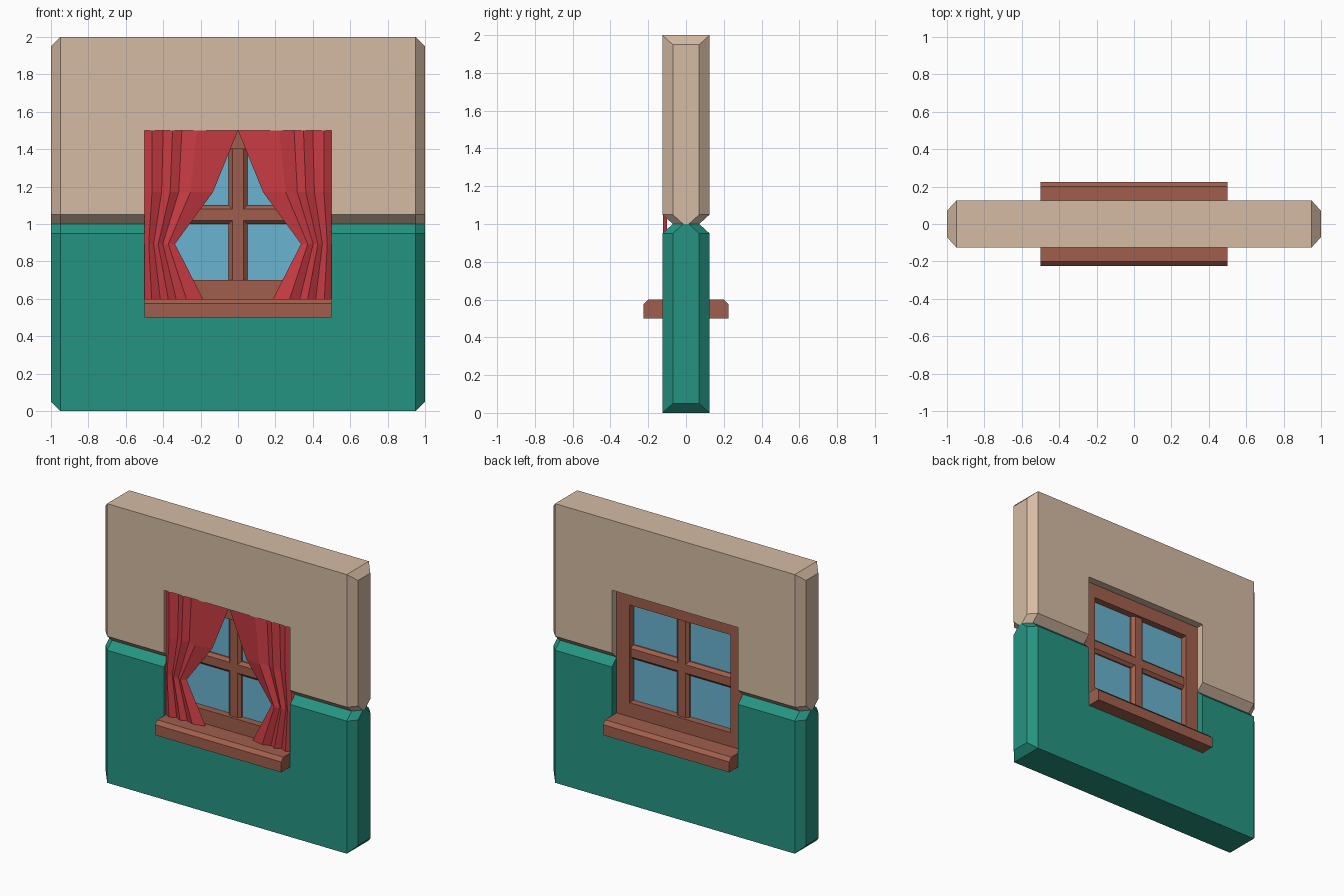
import bpy, bmesh

if "Cube" in bpy.data.objects:
    bpy.data.objects.remove(bpy.data.objects["Cube"])


def material(name, r, g, b):
    lin = [((c / 255 + 0.055) / 1.055) ** 2.4 for c in (r, g, b)]
    m = bpy.data.materials.new(name)
    m.diffuse_color = (*lin, 1)
    m.use_nodes = True
    m.node_tree.nodes["Principled BSDF"].inputs["Base Color"].default_value = m.diffuse_color
    return m


PLASTER = material("beige_plaster", 213, 187, 163)
PAINT = material("green_paint", 37, 148, 129)
WOOD = material("brown_wood", 160, 95, 77)
GLASS = material("blue_glass", 106, 179, 208)
CLOTH = material("red_cloth", 202, 60, 68)


def finish(bm, name, mat, recalc=True):
    if recalc:
        bmesh.ops.recalc_face_normals(bm, faces=bm.faces[:])
    me = bpy.data.meshes.new(name)
    bm.to_mesh(me)
    bm.free()
    if mat:
        me.materials.append(mat)
    ob = bpy.data.objects.new(name, me)
    bpy.context.collection.objects.link(ob)
    return ob


def loft(name, sections, mat):
    """Closed solid through matching rings of points."""
    bm = bmesh.new()
    rings = [[bm.verts.new(p) for p in s] for s in sections]
    n = len(rings[0])
    for a, b in zip(rings, rings[1:]):
        for i in range(n):
            j = (i + 1) % n
            bm.faces.new((a[i], a[j], b[j], b[i]))
    bm.faces.new(rings[0])
    bm.faces.new(rings[-1])
    return finish(bm, name, mat)


def box(name, x, y, z, mat):
    return loft(name, [[(sx * x, -y, z[0]), (sx * x, y, z[0]),
                        (sx * x, y, z[1]), (sx * x, -y, z[1])] for sx in (-1, 1)], mat)


# Wall halves: chamfered seam in the middle, chamfered ends, mirrored about z = 1
def wall(name, mat, upper):
    full = [(-.125, 0), (.125, 0), (.125, .95), (.07, 1), (-.07, 1), (-.125, .95)]
    end = [(-.07, .05), (.07, .05), (.07, .95), (.015, 1), (-.015, 1), (-.07, .95)]
    rings = []
    for x, prof in ((-1, end), (-.95, full), (.95, full), (1, end)):
        rings.append([(x, y, 2 - z if upper else z) for y, z in prof])
    ob = loft(name, rings, mat)
    mod = ob.modifiers.new("opening", 'BOOLEAN')
    mod.operation = 'DIFFERENCE'
    mod.solver = 'EXACT'
    mod.object = cutter
    bpy.context.view_layer.objects.active = ob
    bpy.ops.object.modifier_apply(modifier=mod.name)


cutter = box("opening_cutter", .5, .4, (.5, 1.5), None)
cutter.hide_render = True
wall("lower_wall", PAINT, False)
wall("upper_wall", PLASTER, True)
bpy.data.objects.remove(cutter)

# Sill through the wall, top edges chamfered
sill = [(-.225, .5), (.225, .5), (.225, .575), (.2, .6), (-.2, .6), (-.225, .575)]
loft("window_sill", [[(x, y, z) for y, z in sill] for x in (-.5, .5)], WOOD)

# Window frame: rectangular ring with depth
bm = bmesh.new()
rings = []
for hx, z0, z1, y in ((.5, .6, 1.5, -.07), (.4, .7, 1.4, -.07),
                      (.4, .7, 1.4, .07), (.5, .6, 1.5, .07)):
    rings.append([bm.verts.new((x, y, z)) for x, z in
                  ((-hx, z0), (hx, z0), (hx, z1), (-hx, z1))])
for k in range(4):
    a, b = rings[k], rings[(k + 1) % 4]
    for i in range(4):
        j = (i + 1) % 4
        bm.faces.new((a[i], a[j], b[j], b[i]))
finish(bm, "window_frame", WOOD)

# Glass pane
box("glass_pane", .4, .02, (.7, 1.4), GLASS)

# Glazing bars with an octagonal section
w, c = .05, .03
octagon = [(-c, -w), (c, -w), (w, -c), (w, c), (c, w), (-c, w), (-w, c), (-w, -c)]
loft("vertical_bar", [[(a, b, z) for a, b in octagon] for z in (.7, 1.4)], WOOD)
loft("horizontal_bar", [[(x, b, 1.05 + a) for a, b in octagon] for x in (-.4, .4)], WOOD)


# Curtains: pleated sheets gathered at the tie height
def curtain(name, side):
    wide = (0, .08, .2, .3, .4, .56, 1)
    tied = (0, .14, .3, .45, .6, .78, 1)
    rows = ((1.5, .0, 0), (1.17, .134, .5), (.893, .337, 1), (.6, .187, .7))
    bm = bmesh.new()
    grid = []
    for z, inner, t in rows:
        row = []
        for i, (a, b) in enumerate(zip(wide, tied)):
            u = a + (b - a) * t
            y = -.122 if i % 2 else -.1
            row.append(bm.verts.new((side * (.5 + (inner - .5) * u), y, z)))
        grid.append(row)
    for a, b in zip(grid, grid[1:]):
        for i in range(len(a) - 1):
            f = bm.faces.new((a[i], b[i], b[i + 1], a[i + 1]))
            f.normal_update()
            if f.normal.y > 0:
                f.normal_flip()
    finish(bm, name, CLOTH, recalc=False)


curtain("left_curtain", -1)
curtain("right_curtain", 1)
